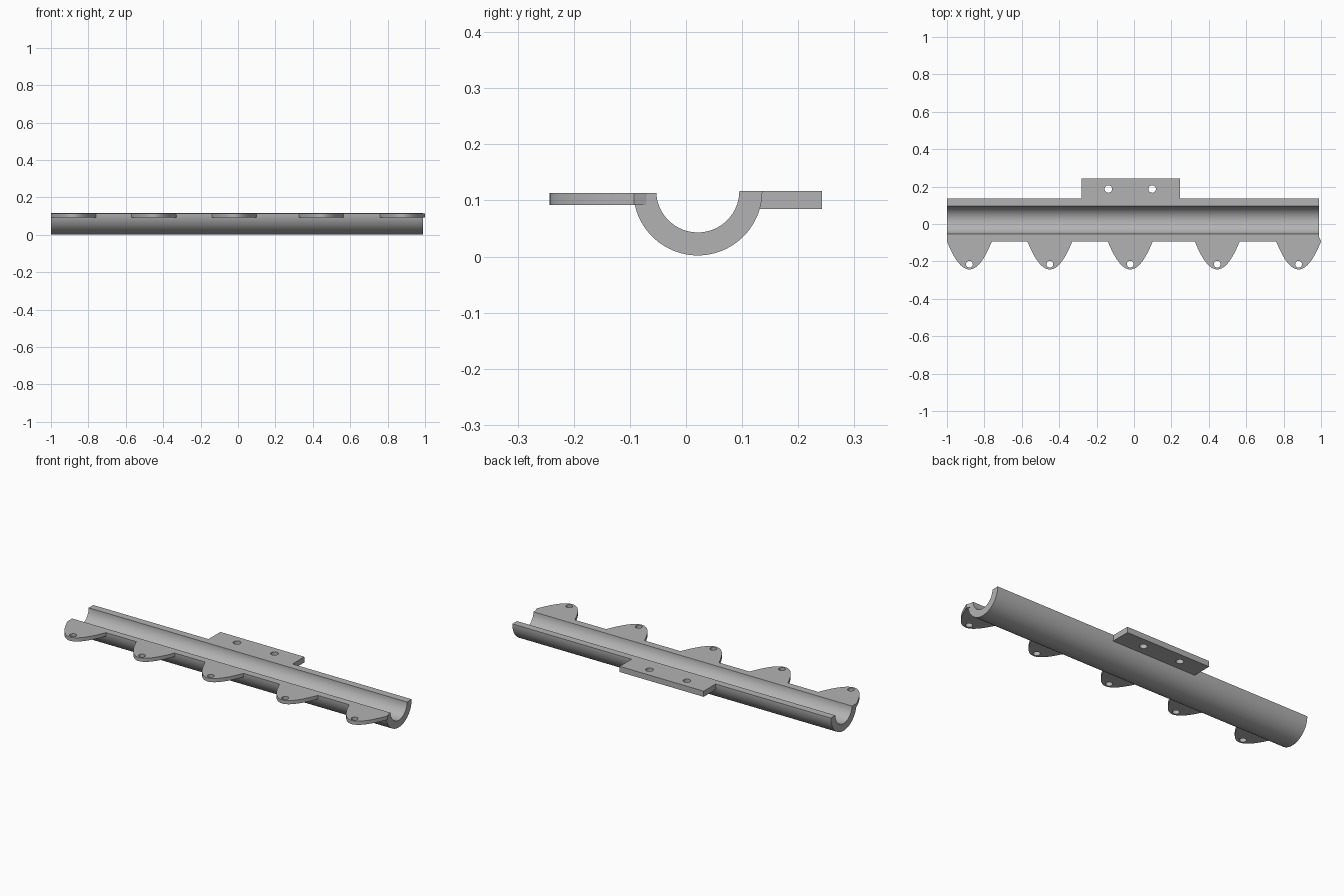
import bpy, bmesh
from math import sin, cos, pi
from mathutils import Matrix

cube = bpy.data.objects.get("Cube")
if cube:
    bpy.data.objects.remove(cube)

grey = bpy.data.materials.new("plain grey")
grey.use_nodes = True
grey.diffuse_color = (0.45, 0.45, 0.45, 1)
grey.node_tree.nodes["Principled BSDF"].inputs["Base Color"].default_value = grey.diffuse_color


def circle(cx, cy, r, n=32):
    return [(cx + r * cos(2 * pi * i / n), cy + r * sin(2 * pi * i / n)) for i in range(n)]


def extrude(name, outlines, low, high, matrix=None):
    """Fill closed outlines (inner ones become holes) and extrude from low to high."""
    curve = bpy.data.curves.new(name + " outline", 'CURVE')
    curve.dimensions = '2D'
    curve.fill_mode = 'BOTH'
    curve.extrude = (high - low) / 2
    for points in outlines:
        spline = curve.splines.new('POLY')
        spline.points.add(len(points) - 1)
        for p, (x, y) in zip(spline.points, points):
            p.co = (x, y, 0, 1)
        spline.use_cyclic_u = True
    helper = bpy.data.objects.new(name + " helper", curve)
    bpy.context.collection.objects.link(helper)
    graph = bpy.context.evaluated_depsgraph_get()
    mesh = bpy.data.meshes.new_from_object(helper.evaluated_get(graph))
    bpy.data.objects.remove(helper)
    bpy.data.curves.remove(curve)

    bm = bmesh.new()
    bm.from_mesh(mesh)
    bmesh.ops.remove_doubles(bm, verts=bm.verts, dist=1e-5)
    bmesh.ops.translate(bm, verts=bm.verts, vec=(0, 0, (low + high) / 2))
    if matrix:
        bmesh.ops.transform(bm, matrix=matrix, verts=bm.verts)
    bmesh.ops.recalc_face_normals(bm, faces=bm.faces)
    bm.to_mesh(mesh)
    bm.free()
    mesh.name = name
    mesh.materials.clear()
    mesh.materials.append(grey)
    obj = bpy.data.objects.new(name, mesh)
    bpy.context.collection.objects.link(obj)
    bpy.ops.object.select_all(action='DESELECT')
    obj.select_set(True)
    bpy.context.view_layer.objects.active = obj
    bpy.ops.object.shade_smooth_by_angle(angle=pi / 6)
    return obj


# Half-pipe trough, its front rim slightly lower than the back rim
MID_Y, RIM_Z, FRONT_Z, OUTER, INNER = 0.021, 0.117, 0.113, 0.115, 0.074
STEPS = 48


def arc(r):
    pts = [(MID_Y - r * cos(pi * i / STEPS), RIM_Z - r * sin(pi * i / STEPS))
           for i in range(STEPS + 1)]
    pts[0] = (pts[0][0], FRONT_Z)
    return pts


profile_to_x = Matrix(((0, 0, 1, 0), (1, 0, 0, 0), (0, 1, 0, 0), (0, 0, 0, 1)))
extrude("trough", [arc(OUTER) + arc(INNER)[::-1]], -1.0, 0.99, profile_to_x)

# Parabolic front tabs, each with a hole near the tip
TIP, ROOT, HALF = -0.243, -0.093, 0.12
for number, cx in enumerate((-0.88, -0.45, -0.02, 0.445, 0.88), 1):
    edge = []
    for i in range(33):
        t = i / 16 - 1
        edge.append((cx + HALF * t, TIP + (ROOT - TIP) * t * t))
    edge += [(cx + HALF - 0.01, -0.07), (cx - HALF + 0.01, -0.07)]
    extrude(f"front_tab_{number}", [edge, circle(cx, -0.215, 0.018)], 0.092, FRONT_Z)

# Back mounting plate with two holes
plate = [(-0.28, 0.11), (0.245, 0.11), (0.245, 0.242), (-0.28, 0.242)]
extrude("back_plate", [plate, circle(-0.137, 0.187, 0.02), circle(0.097, 0.187, 0.02)],
        0.085, RIM_Z)
